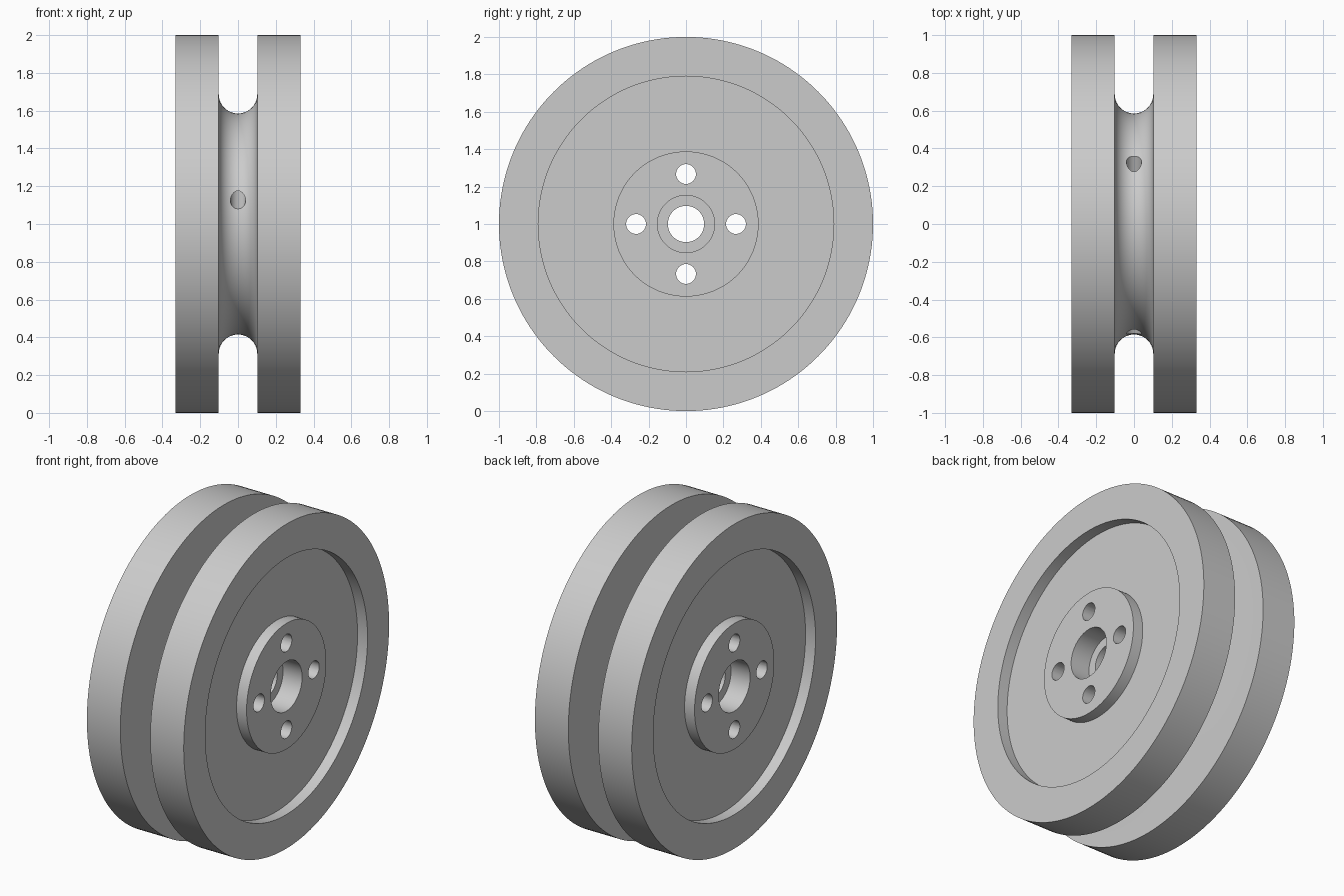
import bpy
import bmesh
from math import pi, sin, cos, tau
from mathutils import Matrix, Vector

cube = bpy.data.objects.get("Cube")
if cube:
    bpy.data.objects.remove(cube, do_unlink=True)

# Main dimensions
CENTRE = Vector((0, 0, 1))
HALF_WIDTH, FLOOR_X, SEAT_X = 0.33, 0.262, 0.20
RIM, RECESS, HUB, SEAT, BORE = 1.0, 0.79, 0.388, 0.153, 0.097
GROOVE, GROOVE_CENTRE = 0.102, 0.687
SEGMENTS, ARC_STEPS = 160, 20

grey = bpy.data.materials.new("plain_grey")
grey.use_nodes = True
colour = (0.6, 0.6, 0.6, 1)
grey.diffuse_color = colour
grey.node_tree.nodes["Principled BSDF"].inputs["Base Color"].default_value = colour


def add_object(name, bm):
    bmesh.ops.recalc_face_normals(bm, faces=bm.faces)
    mesh = bpy.data.meshes.new(name)
    bm.to_mesh(mesh)
    bm.free()
    mesh.materials.append(grey)
    obj = bpy.data.objects.new(name, mesh)
    bpy.context.collection.objects.link(obj)
    return obj


def lathe(name, profile):
    """Turn a closed (x, radius) profile about the wheel axle."""
    bm = bmesh.new()
    rings = []
    for i in range(SEGMENTS):
        a = tau * i / SEGMENTS
        rings.append([bm.verts.new(CENTRE + Vector((x, r * cos(a), r * sin(a))))
                      for x, r in profile])
    n = len(profile)
    for i, ring in enumerate(rings):
        after = rings[(i + 1) % SEGMENTS]
        for j in range(n):
            k = (j + 1) % n
            bm.faces.new((ring[j], ring[k], after[k], after[j]))
    return add_object(name, bm)


def drill(target, point, direction, radius, length):
    """Cut a round hole centred on point."""
    bm = bmesh.new()
    turn = Vector(direction).to_track_quat('Z', 'Y').to_matrix().to_4x4()
    bmesh.ops.create_cone(bm, cap_ends=True, segments=40, radius1=radius, radius2=radius,
                          depth=length, matrix=Matrix.Translation(CENTRE + Vector(point)) @ turn)
    cutter = add_object("hole_cutter", bm)
    cutter.hide_render = True
    mod = target.modifiers.new("hole", 'BOOLEAN')
    mod.operation = 'DIFFERENCE'
    mod.solver = 'EXACT'
    mod.object = cutter
    bpy.context.view_layer.objects.active = target
    bpy.ops.object.modifier_apply(modifier=mod.name)
    bpy.data.objects.remove(cutter, do_unlink=True)


# Wheel section: stepped side face, rounded rope groove, mirrored side face
side = [(SEAT_X, BORE), (SEAT_X, SEAT), (HALF_WIDTH, SEAT), (HALF_WIDTH, HUB),
        (FLOOR_X, HUB), (FLOOR_X, RECESS), (HALF_WIDTH, RECESS),
        (HALF_WIDTH, RIM), (GROOVE, RIM)]
groove = [(GROOVE * cos(pi * i / ARC_STEPS),
           GROOVE_CENTRE - GROOVE * sin(pi * i / ARC_STEPS)) for i in range(ARC_STEPS + 1)]
mirrored = [(-x, r) for x, r in reversed(side)]
wheel = lathe("pulley_wheel", side + groove + mirrored)

# Four bolt holes through the hub
for i in range(4):
    a = i * pi / 2
    drill(wheel, (0, 0.267 * cos(a), 0.267 * sin(a)), (1, 0, 0), 0.053, 1)

# Slanted rope hole, running as a chord between two points of the groove
start, end = Vector((0, -0.571, 0.127)), Vector((0, 0.32, 0.49))
drill(wheel, (start + end) / 2, end - start, 0.04, (end - start).length + 0.2)

# Smooth turned surfaces with crisp edges
bpy.ops.object.select_all(action='DESELECT')
wheel.select_set(True)
bpy.context.view_layer.objects.active = wheel
bpy.ops.object.shade_smooth_by_angle(angle=pi / 6)
